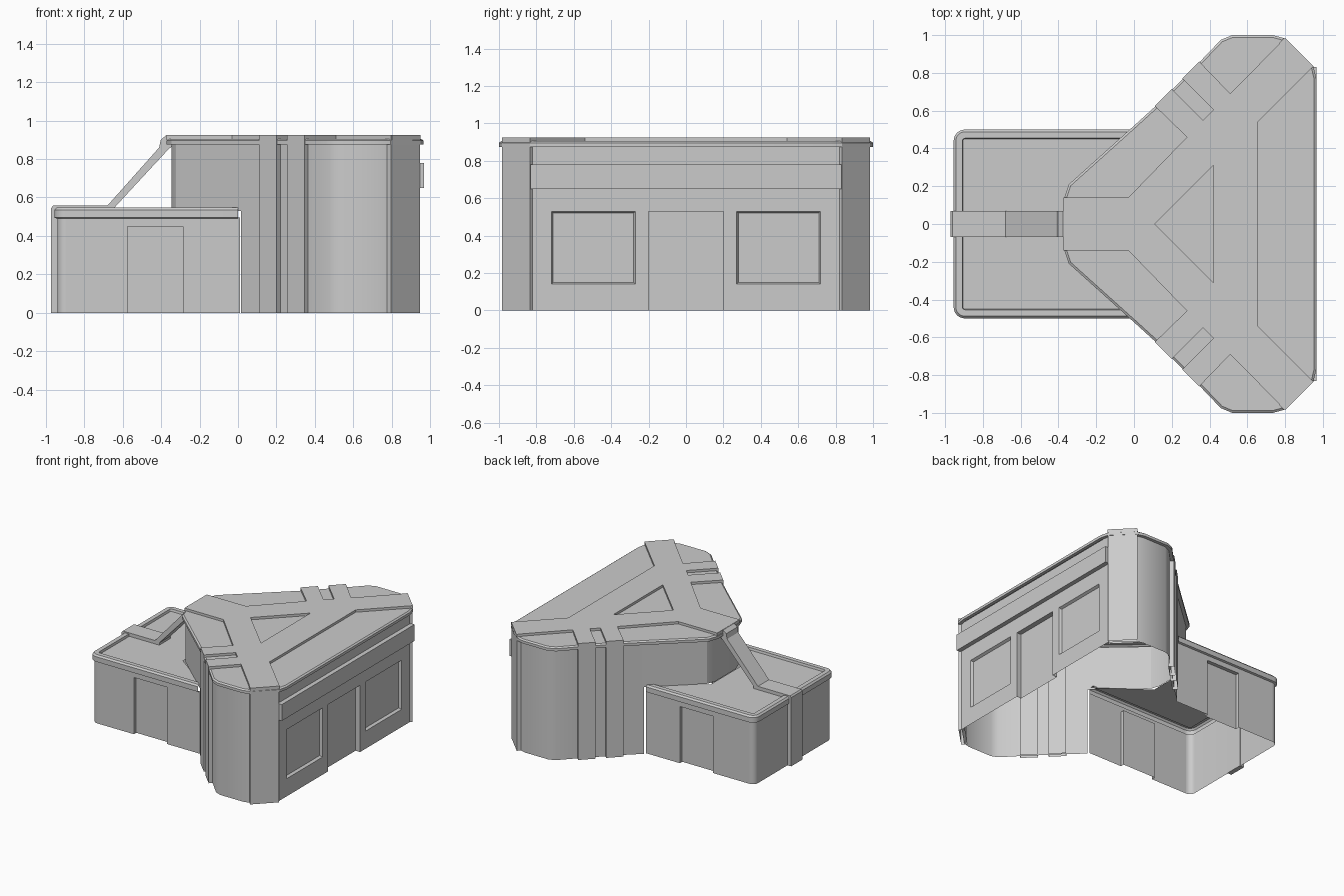
import bpy, bmesh
from math import sin, cos, pi
from mathutils import Vector

if "Cube" in bpy.data.objects:
    bpy.data.objects.remove(bpy.data.objects["Cube"])


def make(name, faces, smooth=True):
    """Object from a list of faces given as coordinate lists."""
    bm = bmesh.new()
    for f in faces:
        bm.faces.new([bm.verts.new(p) for p in f])
    bmesh.ops.remove_doubles(bm, verts=bm.verts, dist=0.0005)
    bmesh.ops.recalc_face_normals(bm, faces=bm.faces)
    me = bpy.data.meshes.new(name)
    bm.to_mesh(me)
    bm.free()
    ob = bpy.data.objects.new(name, me)
    bpy.context.collection.objects.link(ob)
    if smooth:
        bpy.ops.object.select_all(action='DESELECT')
        ob.select_set(True)
        bpy.context.view_layer.objects.active = ob
        bpy.ops.object.shade_smooth_by_angle(angle=0.5)
    return ob


def loft(rings, closed=True):
    n = len(rings[0])
    return [[a[i], a[(i + 1) % n], b[(i + 1) % n], b[i]]
            for a, b in zip(rings, rings[1:])
            for i in range(n if closed else n - 1)]


def ring(pts, z):
    return [(x, y, z) for x, y in pts]


def inset(pts, d):
    """Mitred inset of a counter-clockwise outline."""
    out = []
    for i, p in enumerate(pts):
        p = Vector(p)
        a = (p - Vector(pts[i - 1])).normalized()
        b = (Vector(pts[(i + 1) % len(pts)]) - p).normalized()
        na, nb = Vector((-a.y, a.x)), Vector((-b.y, b.x))
        out.append(tuple(p + (na + nb) * d / (1 + na.dot(nb))))
    return out


def box(name, x0, x1, y0, y1, z0, z1):
    q = [(x0, y0), (x1, y0), (x1, y1), (x0, y1)]
    lo, hi = ring(q, z0), ring(q, z1)
    return make(name, loft([lo, hi]) + [lo, hi], False)


def panel(name, us, vs, holes, at):
    """Flat wall with recesses; holes are (u0, u1, v0, v1, depth, bevel)."""
    faces = []
    for u0, u1 in zip(us, us[1:]):
        for v0, v1 in zip(vs, vs[1:]):
            u, v = (u0 + u1) / 2, (v0 + v1) / 2
            if not any(h[0] < u < h[1] and h[2] < v < h[3] for h in holes):
                faces.append([at(u0, v0, 0), at(u1, v0, 0), at(u1, v1, 0), at(u0, v1, 0)])
    for u0, u1, v0, v1, d, b in holes:
        vb = v0 + b if v0 > 0 else 0
        o = [at(u0, v0, 0), at(u0, v1, 0), at(u1, v1, 0), at(u1, v0, 0)]
        i = [at(u0 + b, vb, d), at(u0 + b, v1 - b, d), at(u1 - b, v1 - b, d), at(u1 - b, vb, d)]
        faces += loft([o, i], v0 > 0) + [i]
    return make(name, faces, False)


# main hall outline, upper half then mirrored
half = [(.965, .77), (.95, .835), (.80, .982), (.735, 1.0), (.52, 1.0), (.46, .975),
        (.345, .855), (.11, .62), (0, .52), (-.345, .21), (-.372, .13)]
outline = half + [(x, -y) for x, y in reversed(half)]
wall = inset(outline, .025)

# hall walls; the nose only starts above the annex roof
ends = wall[1:-1]
faces = []
for a, b in zip(ends, ends[1:]):
    z = .53 if max(a[0], b[0]) < .05 else 0
    faces.append([(*a, z), (*b, z), (*b, .88), (*a, .88)])
make("hall_walls", faces)

# roof cap with overhanging rim
top = ring(inset(outline, .012), .905)
make("hall_roof", loft([ring(wall, .875), ring(outline, .875), ring(outline, .896), top]) + [top])

# raised roof bands with a triangular opening, plus the bands down the walls
plate = [(-.372, 0), (.11, 0), (.42, .31), (.42, 0), (.655, 0), (.655, .54), (.95, .835),
         (.80, .985), (.51, .69), (.345, .86), (.255, .77), (.42, .605), (.365, .55),
         (.20, .715), (.11, .625), (.28, .46), (-.03, .14), (-.372, .14)]
for s, side in ((1, "back"), (-1, "front")):
    lo, hi = [[(x, s * y, z) for x, y in plate] for z in (.90, .924)]
    sides = [f for f in loft([lo, hi]) if any(abs(p[1]) > 1e-4 for p in f)]
    make("roof_bands_" + side, sides + [hi], False)
    for name, (x0, y0), (x1, y1), dx, dy in (
            ("corner_pillar_", (.95, .835), (.80, .985), -.03, -.03),
            ("outer_wall_band_", (.345, .86), (.255, .77), .03, -.03),
            ("inner_wall_band_", (.20, .715), (.11, .625), .03, -.03)):
        q = [(x0, s * y0), (x1, s * y1), (x1 + dx, s * (y1 + dy)), (x0 + dx, s * (y0 + dy))]
        if name == "corner_pillar_":
            q = [(x - .004, y) for x, y in q]
        make(name + side, loft([ring(q, 0), ring(q, .924)]) + [ring(q, .924)], False)

# right facade: doorway and two windows, with a lintel band
panel("facade", [-.83, -.72, -.27, -.2, .2, .27, .72, .83], [0, .14, .53, .88],
      [(-.72, -.27, .14, .53, .02, .01), (.27, .72, .14, .53, .02, .01),
       (-.2, .2, 0, .53, .04, 0)],
      lambda u, v, d: (.932 - d, u, v))
box("facade_band", .92, .967, -.832, .832, .65, .78)


# annex: U-shaped path with rounded corners
def u_path(o):
    r = max(.06 - o, .006)
    c = .06 if o < .054 else o + .006
    arc = [(-.955 + c - r * sin(t * pi / 12), -.5 + c - r * cos(t * pi / 12)) for t in range(7)]
    pts = [(0, -.5 + o)] + arc
    return pts + [(x, -y) for x, y in reversed(pts)]


profile = [(.015, .49), (0, .495), (0, .535), (.012, .548), (.046, .548), (.05, .53)]
rings = [ring(u_path(o), z) for o, z in profile]
nose = [(-.35, .19, .53), (-.35, -.19, .53)]
make("annex_roof", loft(rings, False) + [rings[-1] + nose])
w = u_path(.015)[1:-1]
make("annex_end_wall", loft([ring(w, 0), ring(w, .495)], False))
for s, side in ((1, "back"), (-1, "front")):
    panel("annex_wall_" + side, [-.895, -.575, -.285, .01], [0, .45, .495],
          [(-.575, -.285, 0, .45, .03, 0)],
          lambda u, v, d: (u, s * (.485 - d), v))

# strap up the annex, across its roof, and the brace to the hall roof
strap = [(-.972, 0), (-.972, .545), (-.962, .557), (-.68, .557), (-.41, .86), (-.402, .90),
         (-.375, .922), (-.33, .922), (-.33, .88), (-.372, .84), (-.642, .548), (-.642, .53),
         (-.935, .53), (-.935, 0)]
a, b = [[(x, y, z) for x, z in strap] for y in (-.07, .07)]
make("strap_and_brace", loft([a, b]) + [a, b], False)
